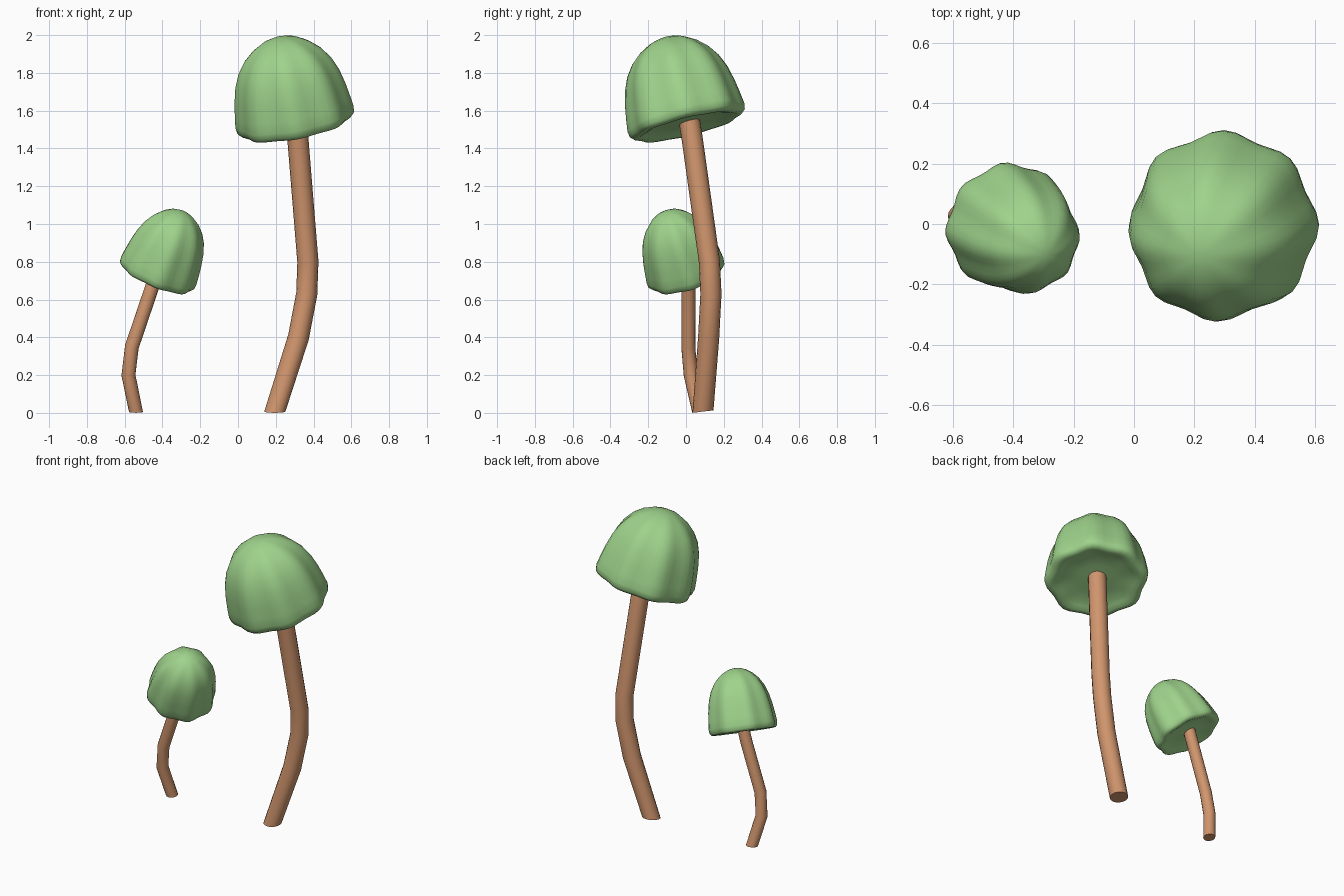
import bpy, bmesh, math
from mathutils import Vector

if "Cube" in bpy.data.objects:
    bpy.data.objects.remove(bpy.data.objects["Cube"])


def material(name, rgb):
    m = bpy.data.materials.new(name)
    m.diffuse_color = (*rgb, 1)
    m.use_nodes = True
    m.node_tree.nodes["Principled BSDF"].inputs["Base Color"].default_value = m.diffuse_color
    return m


GREEN = material("leaf_green", (0.345, 0.65, 0.26))
BROWN = material("warm_brown", (0.64, 0.305, 0.155))


def finish(name, bm, mat, angle):
    bmesh.ops.recalc_face_normals(bm, faces=bm.faces[:])
    me = bpy.data.meshes.new(name)
    bm.to_mesh(me)
    bm.free()
    me.materials.append(mat)
    ob = bpy.data.objects.new(name, me)
    bpy.context.collection.objects.link(ob)
    bpy.ops.object.select_all(action='DESELECT')
    ob.select_set(True)
    bpy.context.view_layer.objects.active = ob
    bpy.ops.object.shade_smooth_by_angle(angle=math.radians(angle))


def bridge(bm, a, b):
    n = len(a)
    for i in range(n):
        j = (i + 1) % n
        bm.faces.new((a[i], a[j], b[j], b[i]))


def stem(name, path, radius, sides=16):
    """Bent tube through the path, cut nearly level at the ground."""
    bm = bmesh.new()
    pts = [Vector(p) for p in path]
    rings = []
    for k, p in enumerate(pts):
        t = (pts[min(k + 1, len(pts) - 1)] - pts[max(k - 1, 0)]).normalized()
        if k == 0:
            t = Vector((0, -0.12, 1)).normalized()
        q = Vector((0, 0, 1)).rotation_difference(t)
        rings.append([bm.verts.new(p + q @ Vector((radius * math.cos(a), radius * math.sin(a), 0)))
                      for a in (2 * math.pi * i / sides for i in range(sides))])
    for a, b in zip(rings, rings[1:]):
        bridge(bm, a, b)
    bm.faces.new(rings[0])
    bm.faces.new(rings[-1])
    finish(name, bm, BROWN, 50)


# Cap profile (radius, height) from near the apex, round the lip, to the shallow underside
PROFILE = [(0.045, 0.466), (0.10, 0.449), (0.155, 0.418), (0.205, 0.373), (0.245, 0.315),
           (0.274, 0.245), (0.293, 0.165), (0.305, 0.09), (0.312, 0.035), (0.307, 0.004),
           (0.290, -0.012), (0.265, -0.014), (0.235, -0.004), (0.20, 0.006),
           (0.12, 0.008), (0.035, 0.004)]


def cap(name, centre, axis, rs, hs, phase, segs=48, ribs=8):
    """Ribbed dome, lathed round a tilted axis."""
    bm = bmesh.new()
    q = Vector((0, 0, 1)).rotation_difference(Vector(axis))
    c = Vector(centre)
    rings = []
    for r, h in PROFILE:
        wave = 0.036 * min(1, r / 0.25)
        ring = []
        for i in range(segs):
            a = 2 * math.pi * i / segs
            rr = r * rs * (1 + wave * math.cos(ribs * (a - phase)))
            ring.append(bm.verts.new(c + q @ Vector((rr * math.cos(a), rr * math.sin(a), h * hs))))
        rings.append(ring)
    for a, b in zip(rings, rings[1:]):
        bridge(bm, a, b)
    top = bm.verts.new(c + q @ Vector((0, 0, 0.47 * hs)))
    for i in range(segs):
        bm.faces.new((top, rings[0][i], rings[0][(i + 1) % segs]))
    finish(name, bm, GREEN, 70)


# Large mushroom
stem("large_stem", [(0.195, 0.09, 0.007), (0.32, 0.12, 0.40), (0.364, 0.132, 0.63),
                    (0.37, 0.124, 0.80), (0.317, 0.033, 1.45), (0.306, 0.015, 1.565)], 0.056)
cap("large_cap", (0.306, 0.008, 1.53), (-0.19, -0.25, 1), 0.985, 1.02, 0.0)

# Small mushroom
stem("small_stem", [(-0.54, 0.07, 0.005), (-0.58, 0.025, 0.20), (-0.562, 0.012, 0.35),
                    (-0.457, 0.012, 0.66), (-0.43, 0.009, 0.75)], 0.037)
cap("small_cap", (-0.43, 0.003, 0.727), (0.41, -0.31, 1), 0.665, 0.81, math.radians(5))
